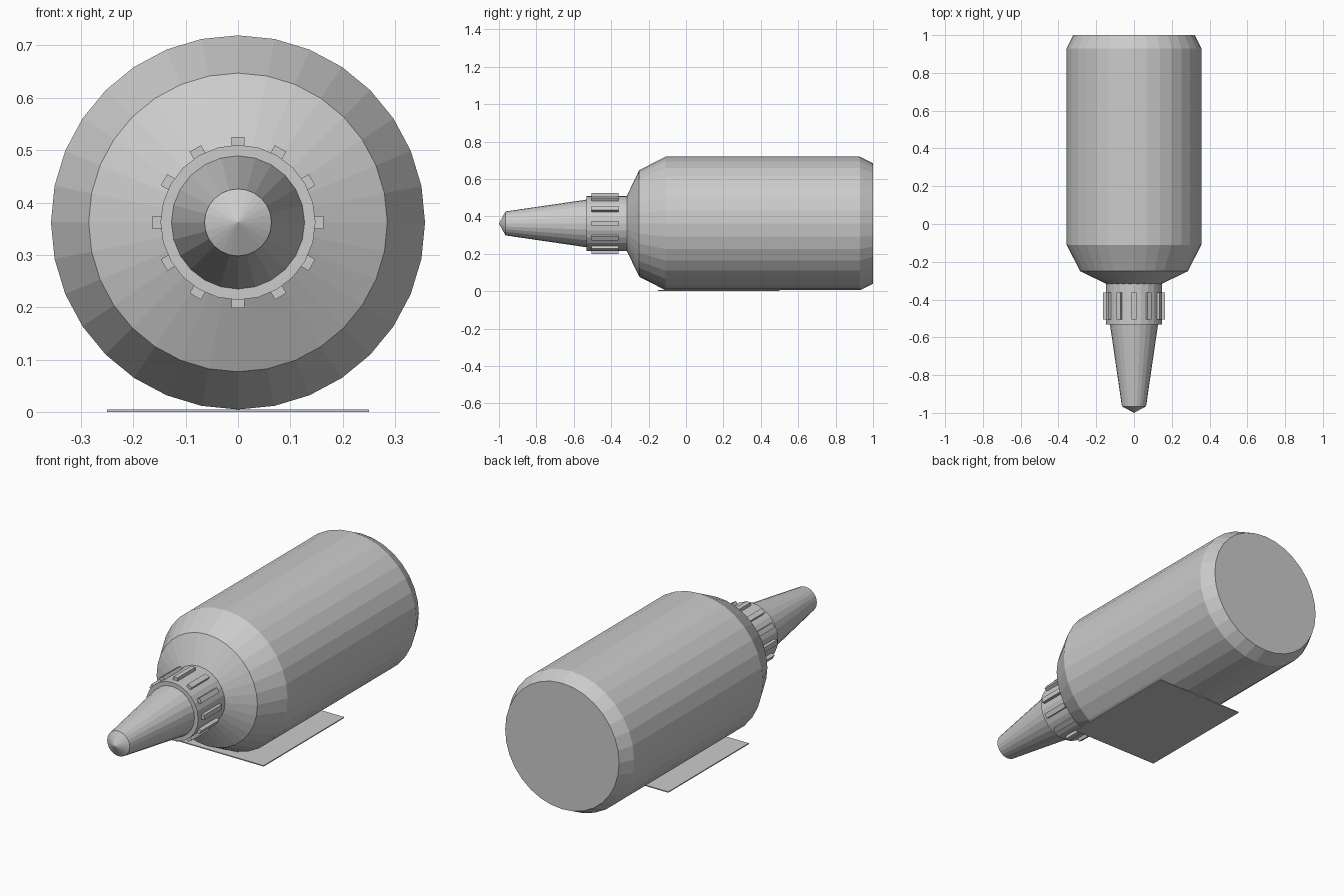
import bpy, bmesh, math
from mathutils import Matrix, Vector

if "Cube" in bpy.data.objects:
    bpy.data.objects.remove(bpy.data.objects["Cube"])

AXIS_Z = 0.362  # height of the bottle's long axis

grey = bpy.data.materials.new("plain_grey")
grey.diffuse_color = (0.6, 0.6, 0.6, 1)
grey.use_nodes = True
grey.node_tree.nodes["Principled BSDF"].inputs["Base Color"].default_value = grey.diffuse_color


def finish(name, bm):
    bmesh.ops.recalc_face_normals(bm, faces=bm.faces)
    mesh = bpy.data.meshes.new(name)
    bm.to_mesh(mesh)
    bm.free()
    mesh.materials.append(grey)
    ob = bpy.data.objects.new(name, mesh)
    bpy.context.collection.objects.link(ob)
    return ob


def turned(name, profile, sides):
    """Closed solid turned around the long axis from (y, radius) points."""
    bm = bmesh.new()
    rings = []
    for y, r in profile:
        if r == 0:
            rings.append([bm.verts.new((0, y, AXIS_Z))] * sides)
            continue
        angles = [math.tau * i / sides for i in range(sides)]
        rings.append([bm.verts.new((r * math.sin(a), y, AXIS_Z + r * math.cos(a)))
                      for a in angles])
    for a, b in zip(rings, rings[1:]):
        for i in range(sides):
            j = (i + 1) % sides
            corners = list(dict.fromkeys((a[i], a[j], b[j], b[i])))
            bm.faces.new(corners)
    for ring, (y, r) in ((rings[0], profile[0]), (rings[-1], profile[-1])):
        if r > 0:
            bm.faces.new(ring)
    return finish(name, bm)


def add_box(bm, lo, hi, matrix=Matrix()):
    lo, hi = Vector(lo), Vector(hi)
    place = Matrix.Translation((lo + hi) / 2) @ Matrix.Diagonal((*(hi - lo), 1))
    bmesh.ops.create_cube(bm, size=1, matrix=matrix @ place)


# Bottle body with bevelled base and sloping shoulder
turned("bottle_body", [(1.0, 0.322), (0.93, 0.357), (-0.11, 0.357),
                       (-0.25, 0.285), (-0.32, 0.14)], 32)

# Screw collar
turned("collar", [(-0.315, 0.148), (-0.533, 0.148)], 24)

# Tapered nozzle with a short pointed end
turned("nozzle", [(-0.52, 0.129), (-0.965, 0.064), (-1.0, 0)], 24)

# Grip ribs around the collar
bm = bmesh.new()
for i in range(12):
    turn = Matrix.Translation((0, 0, AXIS_Z)) @ Matrix.Rotation(math.tau * i / 12, 4, 'Y')
    add_box(bm, (-0.0125, -0.505, 0.138), (0.0125, -0.362, 0.163), turn)
finish("grip_ribs", bm)

# Thin plate under the bottle
bm = bmesh.new()
add_box(bm, (-0.25, -0.15, 0), (0.25, 0.5, 0.005))
finish("base_plate", bm)
